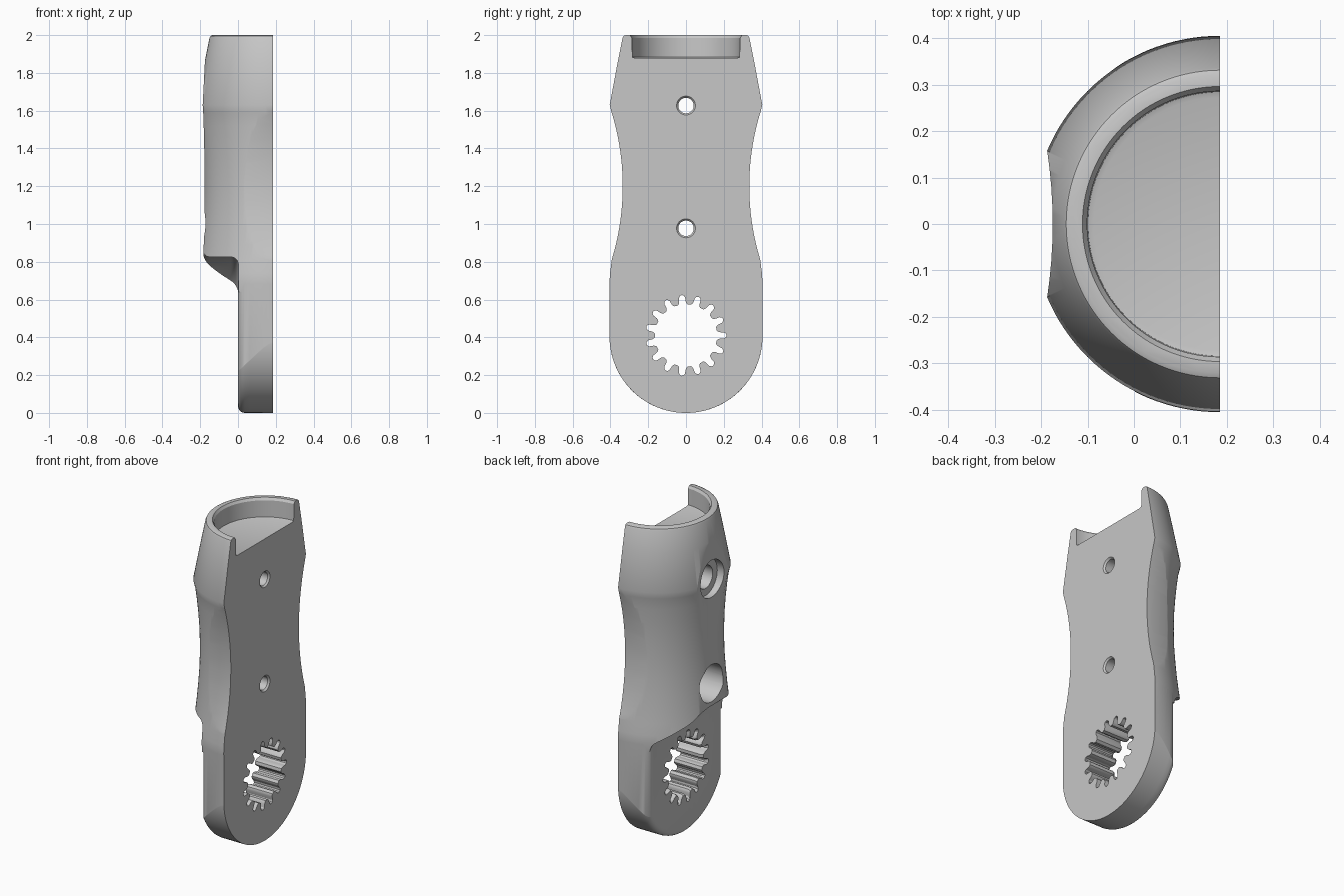
import bpy, bmesh
from math import sin, cos, pi, sqrt

if "Cube" in bpy.data.objects:
    bpy.data.objects.remove(bpy.data.objects["Cube"], do_unlink=True)

FACE = 0.185      # x of the flat mating face, also the axis of the round body
R = 0.404         # body radius
HUB_Z = 0.41      # height of the splined hole

grey = bpy.data.materials.new("mid_grey")
grey.use_nodes = True
grey.diffuse_color = (0.57, 0.57, 0.57, 1)
grey.node_tree.nodes["Principled BSDF"].inputs["Base Color"].default_value = (0.57, 0.57, 0.57, 1)


def loft(name, rings):
    """Skin a list of equal-length closed rings and cap both ends."""
    bm = bmesh.new()
    loops = [[bm.verts.new(p) for p in ring] for ring in rings]
    n = len(loops[0])
    for a, b in zip(loops, loops[1:]):
        for i in range(n):
            j = (i + 1) % n
            bm.faces.new((a[i], a[j], b[j], b[i]))
    bm.faces.new(loops[0])
    bm.faces.new(loops[-1])
    bmesh.ops.recalc_face_normals(bm, faces=bm.faces)
    me = bpy.data.meshes.new(name)
    bm.to_mesh(me)
    bm.free()
    me.materials.append(grey)
    ob = bpy.data.objects.new(name, me)
    bpy.context.collection.objects.link(ob)
    return ob


def lathe_z(name, profile, n=128):
    """Profile of (radius, z) turned about the body axis."""
    return loft(name, [[(FACE + r * cos(2 * pi * i / n), r * sin(2 * pi * i / n), z)
                        for i in range(n)] for r, z in profile])


def lathe_x(name, profile, zc, n=48):
    """Profile of (x, radius) turned about a line along x at height zc."""
    return loft(name, [[(x, r * cos(2 * pi * i / n), zc + r * sin(2 * pi * i / n))
                        for i in range(n)] for x, r in profile])


def combine(ob, other, operation):
    mod = ob.modifiers.new("join", 'BOOLEAN')
    mod.operation, mod.solver, mod.object = operation, 'EXACT', other
    bpy.context.view_layer.objects.active = ob
    bpy.ops.object.modifier_apply(modifier=mod.name)
    bpy.data.objects.remove(other, do_unlink=True)


# Upper body: waisted round column tapering to the rim
body = lathe_z("handle_half", [
    (.4, .64), (.405, .695), (.402, .74), (.393, .81), (.384, .89), (.376, .98), (.369, 1.08),
    (.366, 1.2), (.369, 1.33), (.376, 1.43), (.385, 1.52), (.394, 1.59), (R, 1.63),
    (.361, 1.86), (.336, 1.985), (.331, 1.995), (.32, 2.0)])

# Slightly hollow back face
bow = [(-.175 - .01 * (y / .145) ** 2, y) for y in [-.4 + .04 * k for k in range(21)]]
bow += [(-.6, .4), (-.6, -.4)]
combine(body, loft("back_cut", [[(x, y, z) for x, y in bow] for z in (.5, 2.2)]), 'DIFFERENCE')

# Step above the paddle: arched on the left, level on the right
f = .04
step = [(.002, .52 - f)]
step += [(.002 - f + f * cos(a), .52 - f + f * sin(a)) for a in [pi / 12 * k for k in range(1, 7)]]
step += [(-.15, .52), (-.166, .524), (-.178, .534), (-.187, .55), (-.4, .56)]
combine(body, lathe_x("arch_cut", step, .305, 128), 'DIFFERENCE')
ledge = [(x, .305 + r) for x, r in step] + [(-.4, .4), (.002, .4)]
combine(body, loft("ledge_cut", [[(x, y, z) for x, z in ledge] for y in (-.6, 0)]), 'DIFFERENCE')

# Paddle: slices along x with a rounded bottom and a rounded back edge
slices = []
f = .035
for x in (0, .002, .006, .012, .022, .035, .06, .085, .11, .135, .16, .185, .25):
    inset = f - sqrt(f * f - (f - x) ** 2) if x < f else 0
    half = sqrt(R * R - max(0, FACE - x) ** 2) - inset
    ring = []
    for k in range(-24, 25):
        y = half * sin(pi / 2 * k / 24)
        ring.append((x, y, .405 - sqrt(max(0, (.405 - inset) ** 2 - y * y))))
    slices.append(ring + [(x, half, .7), (x, -half, .7)])
combine(body, loft("paddle", slices), 'UNION')

# Waist: shallow hollow scooped straight through each side
for side in (1, -1):
    zs = [.72 + .96 * k / 32 for k in range(33)]
    arc = [(.335 + 1.33 - sqrt(1.33 ** 2 - (z - 1.2) ** 2), z) for z in zs]
    arc += [(.8, zs[-1]), (.8, zs[0])]
    combine(body, loft("waist_cut", [[(x, side * y, z) for y, z in arc] for x in (-.3, .4)]),
            'DIFFERENCE')

# Flat mating face
square = [(-1, -1), (1, -1), (1, 3), (-1, 3)]
combine(body, loft("face_cut", [[(x, y, z) for y, z in square] for x in (FACE, 1)]), 'DIFFERENCE')

# Round recess in the top
combine(body, lathe_z("cup_cut", [(.272, 1.879), (.284, 1.883), (.286, 1.985),
                                  (.296, 2.0), (.31, 2.1)]), 'DIFFERENCE')

# Bolt holes: counterbored from the back, small chamfer on the flat face
bore = .041
front_end = [(FACE - .01, bore), (FACE, .05), (.3, .05)]
upper = [(-.4, .115), (-.135, .115), (-.135, .07), (.05, .07), (.05, bore)]
lower = [(-.4, .115), (.0, .115), (.0, bore)]
for z, profile in ((1.627, upper), (.977, lower)):
    combine(body, lathe_x("bolt_cut", profile + front_end, z), 'DIFFERENCE')

# Splined hole with fifteen round-ended slots, flared at the back
slot = [(-.025, .163), (-.02, .17), (-.017, .18), (-.016, .202), (-.009, .212), (0, .215)]
slot += [(-t, r) for t, r in reversed(slot[:-1])]
outline = []
for k in range(15):
    a = 2 * pi * k / 15
    outline += [(r * cos(a) - t * sin(a), r * sin(a) + t * cos(a)) for t, r in slot]
combine(body, loft("spline_cut", [[(x, y * s, HUB_Z + z * s) for y, z in outline]
                                  for x, s in ((-.3, 1.05), (0, 1.05), (.015, 1), (.4, 1))]),
        'DIFFERENCE')

# Shading
bpy.ops.object.select_all(action='DESELECT')
body.select_set(True)
bpy.context.view_layer.objects.active = body
bpy.ops.object.shade_smooth_by_angle(angle=pi / 7)
